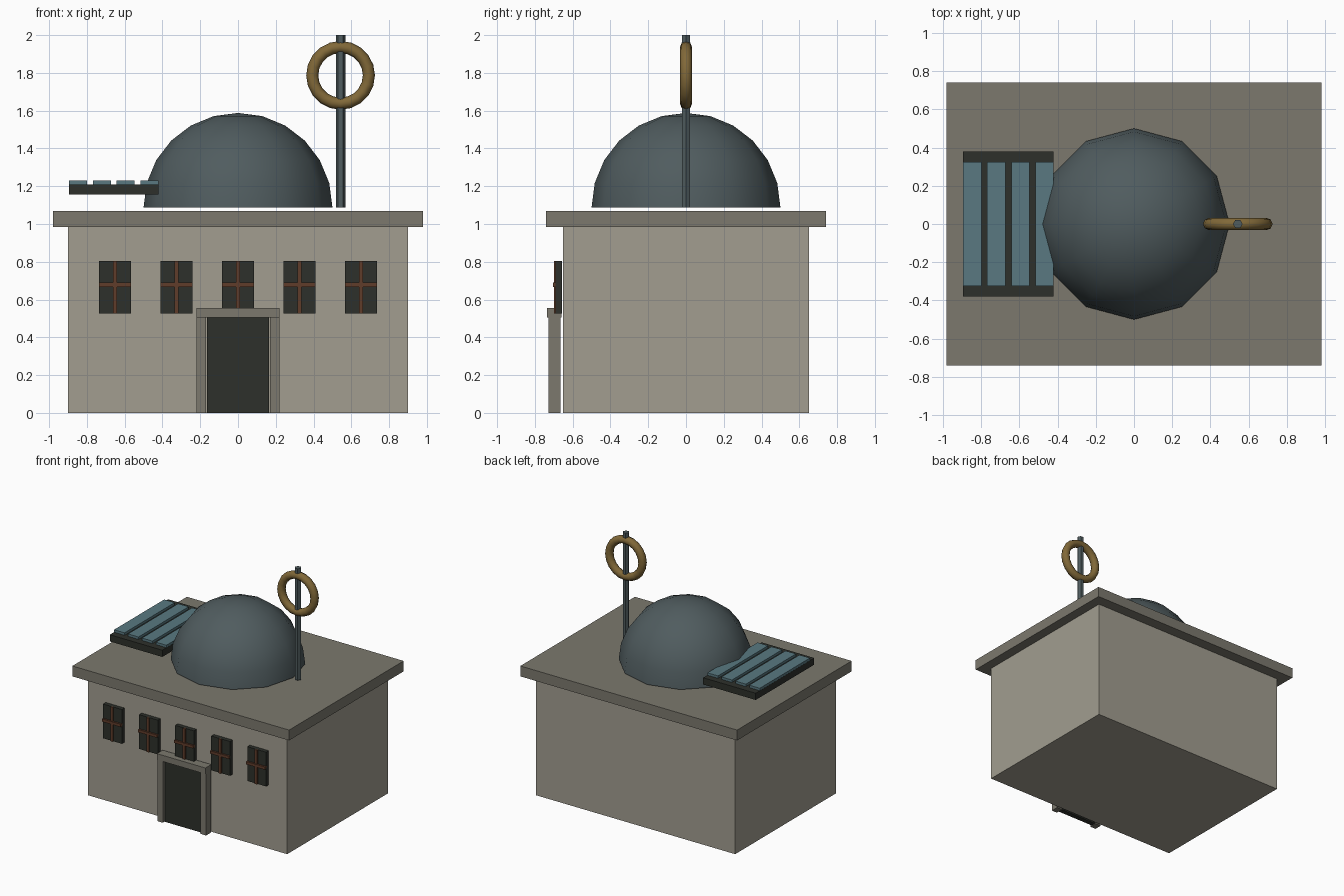
import bpy, bmesh, math
from mathutils import Matrix

if "Cube" in bpy.data.objects:
    bpy.data.objects.remove(bpy.data.objects["Cube"])


def material(name, r, g, b):
    m = bpy.data.materials.new(name)
    m.diffuse_color = (r, g, b, 1)
    m.use_nodes = True
    m.node_tree.nodes["Principled BSDF"].inputs["Base Color"].default_value = m.diffuse_color
    return m


WALL = material("wall_stone", 0.36, 0.34, 0.28)
ROOF = material("roof_stone", 0.20, 0.19, 0.155)
DARK = material("dark_glass", 0.027, 0.03, 0.024)
WOOD = material("window_wood", 0.115, 0.045, 0.023)
STEEL = material("blue_steel", 0.08, 0.107, 0.114)
CELL = material("panel_cell", 0.10, 0.19, 0.22)
BRASS = material("brass", 0.22, 0.14, 0.04)


def finish(name, bm, mat, smooth=False):
    me = bpy.data.meshes.new(name)
    bm.to_mesh(me)
    bm.free()
    me.materials.append(mat)
    for p in me.polygons:
        p.use_smooth = smooth
    ob = bpy.data.objects.new(name, me)
    bpy.context.collection.objects.link(ob)
    return ob


def box(name, x, y, z, mat):
    """Box from (min, max) ranges on each axis."""
    bm = bmesh.new()
    size = [r[1] - r[0] for r in (x, y, z)]
    mid = [(r[1] + r[0]) / 2 for r in (x, y, z)]
    bmesh.ops.create_cube(bm, size=1, matrix=Matrix.Translation(mid) @ Matrix.Diagonal((*size, 1)))
    return finish(name, bm, mat)


def around(c, half):
    return (c - half, c + half)


# Building and overhanging roof slab
box("walls", (-0.9, 0.9), (-0.65, 0.65), (0, 0.985), WALL)
box("roof_slab", (-0.98, 0.98), (-0.74, 0.74), (0.985, 1.07), ROOF)

# Door with jambs and lintel
box("door", (-0.165, 0.165), (-0.705, -0.665), (0, 0.505), DARK)
for side, s in (("left", -1), ("right", 1)):
    box(f"door_jamb_{side}", around(s * 0.195, 0.025), (-0.727, -0.664), (0, 0.505), ROOF)
box("door_lintel", (-0.22, 0.22), (-0.735, -0.66), (0.505, 0.555), ROOF)

# Row of five windows with crossed bars
for i in range(5):
    cx = (i - 2) * 0.326
    box(f"window_pane_{i}", around(cx, 0.085), (-0.69, -0.656), (0.525, 0.805), DARK)
    box(f"window_upright_{i}", around(cx, 0.011), (-0.70, -0.68), (0.525, 0.805), WOOD)
    box(f"window_crossbar_{i}", around(cx, 0.085), (-0.705, -0.68), (0.667, 0.69), WOOD)

# Dome: upper half of a 12-sided sphere
bm = bmesh.new()
bmesh.ops.create_uvsphere(bm, u_segments=12, v_segments=12, radius=0.5)
bmesh.ops.delete(bm, geom=[v for v in bm.verts if v.co.z < -0.01], context='VERTS')
bmesh.ops.translate(bm, verts=bm.verts, vec=(0, 0, 1.088))
finish("dome", bm, STEEL, smooth=True)

# Solar panel with four cell strips
box("panel_base", (-0.895, -0.42), (-0.378, 0.378), (1.155, 1.21), DARK)
for i in range(4):
    cx = -0.6575 + (i - 1.5) * 0.126
    box(f"panel_strip_{i}", around(cx, 0.0475), (-0.324, 0.324), (1.205, 1.23), CELL)

# Antenna mast
bm = bmesh.new()
bmesh.ops.create_cone(bm, cap_ends=True, segments=6, radius1=0.025, radius2=0.025, depth=0.912,
                      matrix=Matrix.Translation((0.543, 0, 1.544)) @ Matrix.Rotation(math.pi / 2, 4, 'Z'))
mast = finish("antenna_mast", bm, STEEL)

# Antenna ring, standing upright
bpy.ops.mesh.primitive_torus_add(major_radius=0.15, minor_radius=0.032, major_segments=20,
                                 minor_segments=8, location=(0.543, 0, 1.787),
                                 rotation=(math.pi / 2, 0, 0))
ring = bpy.context.object
ring.name = "antenna_ring"
ring.data.materials.append(BRASS)
bpy.ops.object.shade_smooth()
